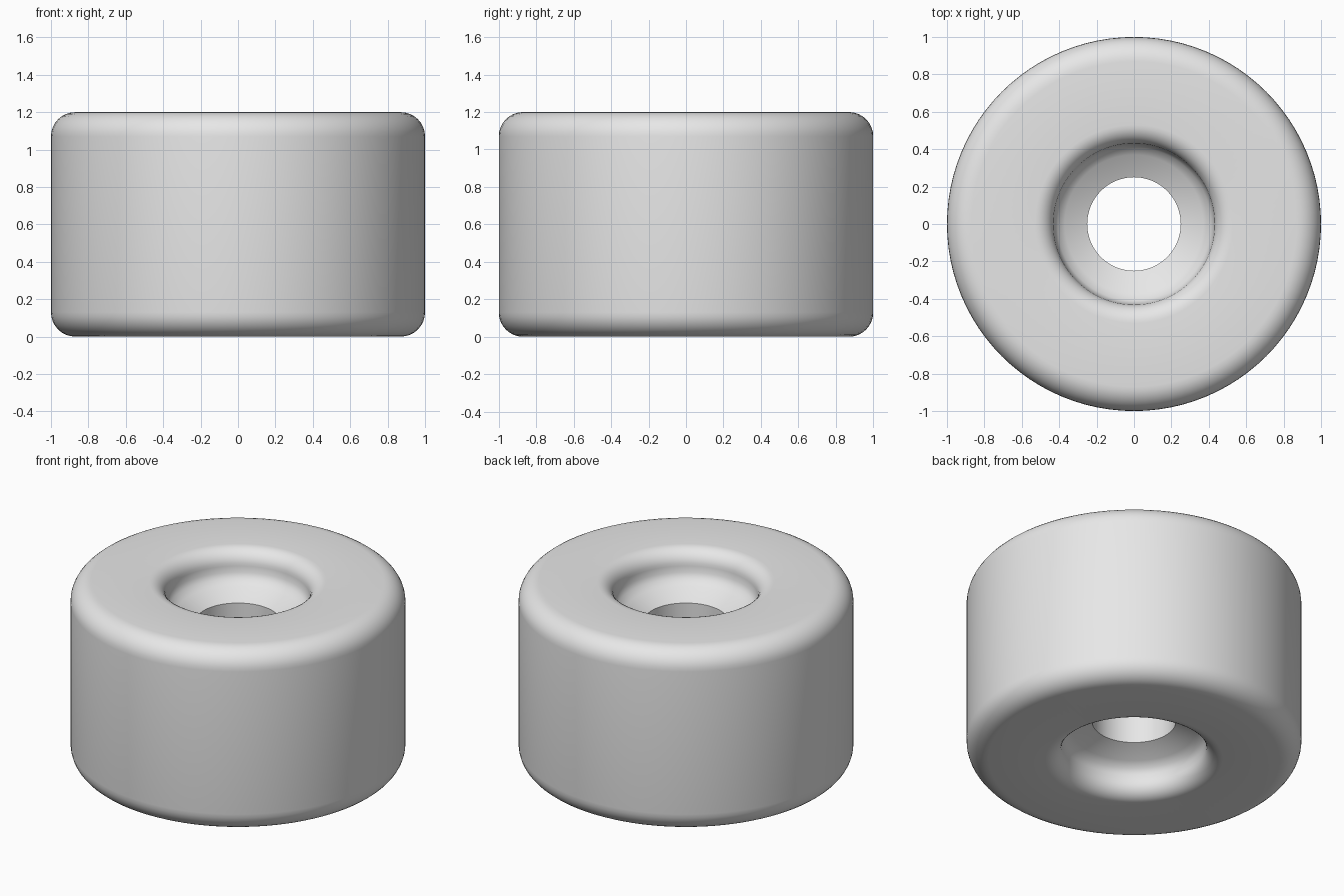
import bpy, bmesh
from math import radians, sin, cos, pi

cube = bpy.data.objects.get("Cube")
if cube:
    bpy.data.objects.remove(cube, do_unlink=True)

HEIGHT, RADIUS, BORE = 1.2, 1.0, 0.25
SEGMENTS = 96


def arc(r, z, radius, start, end, steps=8):
    """Points of a rounded corner in the (radius, height) plane."""
    angles = [radians(start + (end - start) * i / steps) for i in range(steps + 1)]
    return [(r + radius * cos(a), z + radius * sin(a)) for a in angles]


# Upper half of the section: outer edge, flat face, rounded lip, dished seat, bore
upper = arc(RADIUS - 0.13, HEIGHT - 0.13, 0.13, 0, 90)
upper += arc(0.53, HEIGHT - 0.1, 0.1, 90, 180)
upper += [(0.427, 1.06), (0.41, 1.025), (0.37, 0.995), (BORE, 0.94)]

# The lower half mirrors the upper one
section = upper + [(r, HEIGHT - z) for r, z in reversed(upper)]

# Turn the closed section around the axle
bm = bmesh.new()
verts = [bm.verts.new((r, 0, z)) for r, z in section]
edges = [bm.edges.new((v, verts[(i + 1) % len(verts)])) for i, v in enumerate(verts)]
bmesh.ops.spin(bm, geom=verts + edges, cent=(0, 0, 0), axis=(0, 0, 1),
               angle=2 * pi, steps=SEGMENTS, use_merge=True)
bmesh.ops.remove_doubles(bm, verts=bm.verts[:], dist=0.0001)
bmesh.ops.recalc_face_normals(bm, faces=bm.faces[:])
mesh = bpy.data.meshes.new("wheel")
bm.to_mesh(mesh)
bm.free()

wheel = bpy.data.objects.new("wheel", mesh)
bpy.context.collection.objects.link(wheel)

# Plain light grey
grey = bpy.data.materials.new("light grey")
grey.use_nodes = True
colour = (0.8, 0.8, 0.8, 1)
grey.diffuse_color = colour
grey.node_tree.nodes["Principled BSDF"].inputs["Base Color"].default_value = colour
mesh.materials.append(grey)

bpy.ops.object.select_all(action="DESELECT")
wheel.select_set(True)
bpy.context.view_layer.objects.active = wheel
bpy.ops.object.shade_smooth_by_angle(angle=radians(40))
